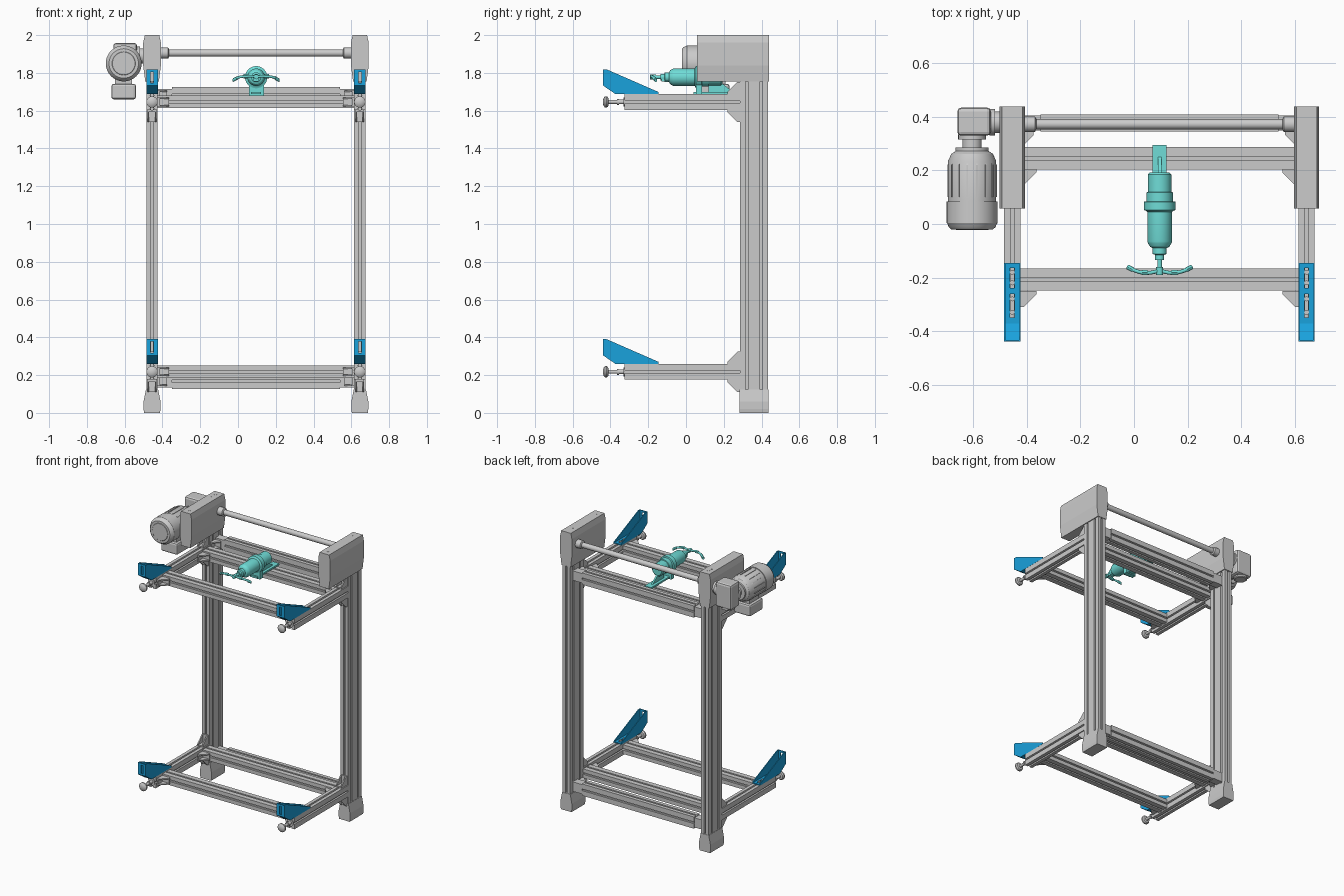
import bpy, bmesh, math
from mathutils import Vector as V

if "Cube" in bpy.data.objects:
    bpy.data.objects.remove(bpy.data.objects["Cube"])

X, Y, Z = V((1, 0, 0)), V((0, 1, 0)), V((0, 0, 1))


def material(name, rgb):
    m = bpy.data.materials.new(name)
    m.diffuse_color = (*rgb, 1)
    m.use_nodes = True
    m.node_tree.nodes["Principled BSDF"].inputs["Base Color"].default_value = m.diffuse_color
    return m


BLUE = material("blue", (0.01, 0.36, 0.72))
CYAN = material("cyan", (0.16, 0.72, 0.68))


def finish(name, bm, mat=None, smooth=False):
    bmesh.ops.recalc_face_normals(bm, faces=bm.faces)
    me = bpy.data.meshes.new(name)
    bm.to_mesh(me)
    bm.free()
    ob = bpy.data.objects.new(name, me)
    bpy.context.collection.objects.link(ob)
    if mat:
        me.materials.append(mat)
    if smooth:
        me.shade_smooth()
        me.set_sharp_from_angle(angle=math.radians(30))
    return ob


def prism(name, pts, origin, u, v, depth, mat=None):
    """Polygon in the u,v plane, extruded symmetrically along u x v."""
    w, o = u.cross(v), V(origin)
    bm = bmesh.new()
    a, b = [[bm.verts.new(o + u * p + v * q + w * s * depth / 2) for p, q in pts] for s in (-1, 1)]
    bm.faces.new(a)
    bm.faces.new(b)
    for i in range(len(pts)):
        j = (i + 1) % len(pts)
        bm.faces.new((a[i], a[j], b[j], b[i]))
    return finish(name, bm, mat)


def box(name, x0, x1, y0, y1, z0, z1, mat=None, bevel=0):
    pts = [(x0, y0), (x1, y0), (x1, y1), (x0, y1)]
    ob = prism(name, pts, (0, 0, (z0 + z1) / 2), X, Y, z1 - z0, mat)
    if bevel:
        m = ob.modifiers.new("bevel", "BEVEL")
        m.width, m.segments = bevel, 2
    return ob


def lathe(name, origin, axis, prof, mat=None, n=32):
    """Revolve (distance along axis, radius) pairs."""
    axis = V(axis)
    u = Z if abs(axis.z) < 0.5 else X
    v, o = axis.cross(u), V(origin)
    bm = bmesh.new()
    rings = []
    for t, r in prof:
        rings.append([bm.verts.new(o + axis * t + r * (u * math.cos(2 * math.pi * k / n)
                      + v * math.sin(2 * math.pi * k / n))) for k in range(n)])
    bm.faces.new(rings[0])
    bm.faces.new(rings[-1])
    for a, b in zip(rings, rings[1:]):
        for k in range(n):
            j = (k + 1) % n
            bm.faces.new((a[k], a[j], b[j], b[k]))
    return finish(name, bm, mat, True)


def slotted(name, origin, u, v, w, h, length, su=(0,), sv=(0,)):
    """Aluminium extrusion: rectangle with undercut slots on all faces."""
    pts = []
    for d, e, half, reach, slots in ((V((1, 0)), V((0, 1)), w / 2, h / 2, su),
                                     (V((0, 1)), V((-1, 0)), h / 2, w / 2, sv),
                                     (V((-1, 0)), V((0, -1)), w / 2, h / 2, su),
                                     (V((0, -1)), V((1, 0)), h / 2, w / 2, sv)):
        pts.append(d * half - e * reach)
        for s in sorted(slots):
            for a, dep in ((-.006, 0), (-.006, .005), (-.011, .005), (-.007, .014),
                           (.007, .014), (.011, .005), (.006, .005), (.006, 0)):
                pts.append(d * (half - dep) + e * (s + a))
    return prism(name, [tuple(p) for p in pts], origin, u, v, length)


def gusset(name, origin, u, v, s=.065, width=.046):
    t = .009
    prism(name + "_angle", [(0, 0), (s, 0), (s, t), (t, t), (t, s), (0, s)], origin, u, v, width)
    w = u.cross(v)
    for k in (-1, 1):
        prism(name + "_cheek", [(0, 0), (s, 0), (s, .013), (.013, s), (0, s)],
              V(origin) + w * k * (width / 2 - .004), u, v, .008)


XC, SIDES = .095, (-.455, .645)
LEVELS = (.2175, 1.646)

for x in SIDES:
    inn = 1 if x < XC else -1
    # column, foot and head housing
    slotted("column", (x, .36, .94), X, Y, .06, .15, 1.7, (-.038, .038))
    prism("foot", [(-.042, 0), (.042, 0), (.045, .02), (.045, .06), (.032, .125), (-.032, .125),
                   (-.045, .06), (-.045, .02)], (x, .361, 0), X, Z, .153)
    prism("head_housing", [(-.036, 1.755), (.036, 1.755), (.047, 1.84), (.047, 1.96), (.038, 2),
                           (-.038, 2), (-.047, 1.96), (-.047, 1.84)], (x, .248, 0), X, Z, .382)
    for y in (.1, .36, .395):
        lathe("head_screw", (x, y, 1.997), Z, [(0, .009), (.004, .009)], n=16)
    # shaft collars against the housing
    lathe("shaft_collar", (x + inn * .04, .373, 1.905), X * inn, [(0, .029), (.045, .029), (.05, .02)])

    for zc in LEVELS:
        zt = zc + .0415
        # arm with gussets above and below
        slotted("arm", (x, -.02, zc), X, Z, .06, .083, .61)
        gusset("arm_gusset_upper", (x, .285, zt), -Y, Z)
        gusset("arm_gusset_lower", (x, .285, zc - .0415), -Y, -Z)
        # flat corner gussets beside the cross bars
        for y in (.205, -.25):
            gusset("bar_gusset", (x + inn * .03, y, zc), X * inn, -Y, .06)
        # adjusting buffer on the arm tip
        lathe("buffer", (x, -.325, zc), -Y, [(0, .024), (.006, .024), (.006, .012), (.03, .012),
              (.03, .016), (.04, .016), (.04, .01), (.085, .01), (.087, .024), (.095, .03),
              (.104, .03), (.112, .02), (.115, .006)])

        # blue support: open folded channel with slotted floor and front
        o = (x, 0, zt)
        prof = [(-.44, .131), (-.44, .046), (-.373, 0), (-.145, 0), (-.145, .007), (-.371, .007),
                (-.433, .05), (-.433, .131)]
        for k in (-1, 1):
            prism("support_fold", prof, (x + k * .019, 0, zt), Y, Z, .022, BLUE)
            prism("support_cheek", [(-.44, .131), (-.44, .046), (-.373, 0), (-.145, 0), (-.145, .011),
                                    (-.42, .131)], (x + k * .0275, 0, zt), Y, Z, .006, BLUE)
        for pts in ([(-.44, .131), (-.44, .118), (-.433, .118), (-.433, .131)],
                    [(-.44, .058), (-.44, .046), (-.373, 0), (-.35, 0), (-.35, .007), (-.371, .007),
                     (-.433, .05), (-.433, .058)],
                    [(-.262, 0), (-.24, 0), (-.24, .007), (-.262, .007)],
                    [(-.165, 0), (-.145, 0), (-.145, .007), (-.165, .007)]):
            prism("support_web", pts, o, Y, Z, .016, BLUE)
        for y in (-.33, -.28, -.22, -.18):
            lathe("support_bolt", (x, y, zt), Z, [(0, .009), (.012, .009)], n=12)

# cross bars at both levels
for zc, zr in zip(LEVELS, (.168, 1.682)):
    for name, y in (("front_bar", -.207), ("rear_bar", .246)):
        slotted(name, (XC, y, zc), Y, Z, .083, .066, 1.04)
    slotted("column_bar", (XC, .378, zr), Y, Z, .064, .084, .89)
    for k in (-1, 1):
        x = XC + k * .485
        box("column_bar_joint", x - .04, x + .04, .35, .405, zr - .034, zr + .034)
        gusset("column_bar_gusset", (XC + k * .52, .345, zr), X * -k, -Y, .05, .05)

# drive shaft
lathe("drive_shaft", (-.42, .373, 1.905), X, [(0, .019), (1.03, .019)])

# gear motor: gearbox, neck, motor body, terminal box
box("gearbox", -.66, -.535, .33, .435, 1.78, 1.958, bevel=.014)
lathe("gearbox_flange", (-.54, .38, 1.89), X, [(0, .05), (.02, .05), (.02, .04), (.045, .04)])
lathe("gearbox_cover", (-.605, .383, 1.79), -Z, [(0, .045), (.02, .045), (.025, .038)])
lathe("motor_body", (-.605, 0, 1.85), Y,
      [(-.02, .078), (-.012, .087), (0, .092), (.004, .095), (.085, .095), (.085, .09),
       (.235, .09), (.262, .078), (.272, .062), (.285, .062), (.285, .036), (.315, .036),
       (.315, .052), (.335, .052)], n=48)
lathe("fan_grille", (-.605, -.022, 1.85), Y, [(0, .06), (.01, .07)])
for k in range(16):
    a = 2 * math.pi * (k + .5) / 16
    d = V((math.cos(a), 0, math.sin(a)))
    prism("motor_fin", [(.085, .1), (.094, .1), (.094, .22), (.085, .235)], (-.605, 0, 1.85), d, Y, .006)
box("terminal_neck", -.65, -.56, .1, .21, 1.73, 1.78)
box("terminal_box", -.67, -.54, .08, .23, 1.66, 1.742, bevel=.012)

# pneumatic unit: mounting plate, bracket, cylinder, hose fitting
box("unit_plate", .07, .122, .04, .295, 1.687, 1.699, CYAN)
box("unit_bracket", .057, .137, .052, .085, 1.68, 1.765, CYAN)
prism("unit_rib", [(.12, 1.699), (.25, 1.699), (.19, 1.745), (.12, 1.745)], (.096, 0, 0), Y, Z, .012, CYAN)
lathe("unit_cylinder", (.096, 0, 1.777), Y,
      [(-.17, .009), (-.135, .009), (-.135, .017), (-.115, .017), (-.112, .026), (-.09, .026),
       (-.085, .036), (-.072, .044), (-.065, .046), (.045, .046), (.05, .052), (.052, .059),
       (.083, .059), (.085, .049), (.118, .049), (.12, .044), (.185, .044), (.193, .036)], CYAN)
box("unit_port", .08, .112, -.13, -.095, 1.755, 1.775, CYAN)


def tube(name, pts, r, mat):
    cu = bpy.data.curves.new(name, "CURVE")
    cu.dimensions, cu.bevel_depth, cu.bevel_resolution = "3D", r, 3
    cu.use_fill_caps = True
    sp = cu.splines.new("BEZIER")
    sp.bezier_points.add(len(pts) - 1)
    for b, p in zip(sp.bezier_points, pts):
        b.co = p
        b.handle_left_type = b.handle_right_type = "AUTO"
    cu.materials.append(mat)
    ob = bpy.data.objects.new(name, cu)
    bpy.context.collection.objects.link(ob)


# forked hose handle
for k in (-1, 1):
    tube("handle", [(.096, -.175, 1.78), (.096 + k * .05, -.183, 1.782), (.096 + k * .09, -.175, 1.777),
                    (.096 + k * .12, -.16, 1.762)], .007, CYAN)
    lathe("handle_nut", (.096 + k * .045, -.182, 1.782), X * k, [(0, .011), (.022, .011)], CYAN, 6)
    lathe("handle_end", (.096 + k * .1, -.171, 1.773), V((k * .8, .42, -.42)).normalized(),
          [(0, .01), (.026, .01)], CYAN, 12)
lathe("handle_hub", (.096, -.19, 1.779), Y, [(0, .013), (.03, .013)], CYAN, 16)
